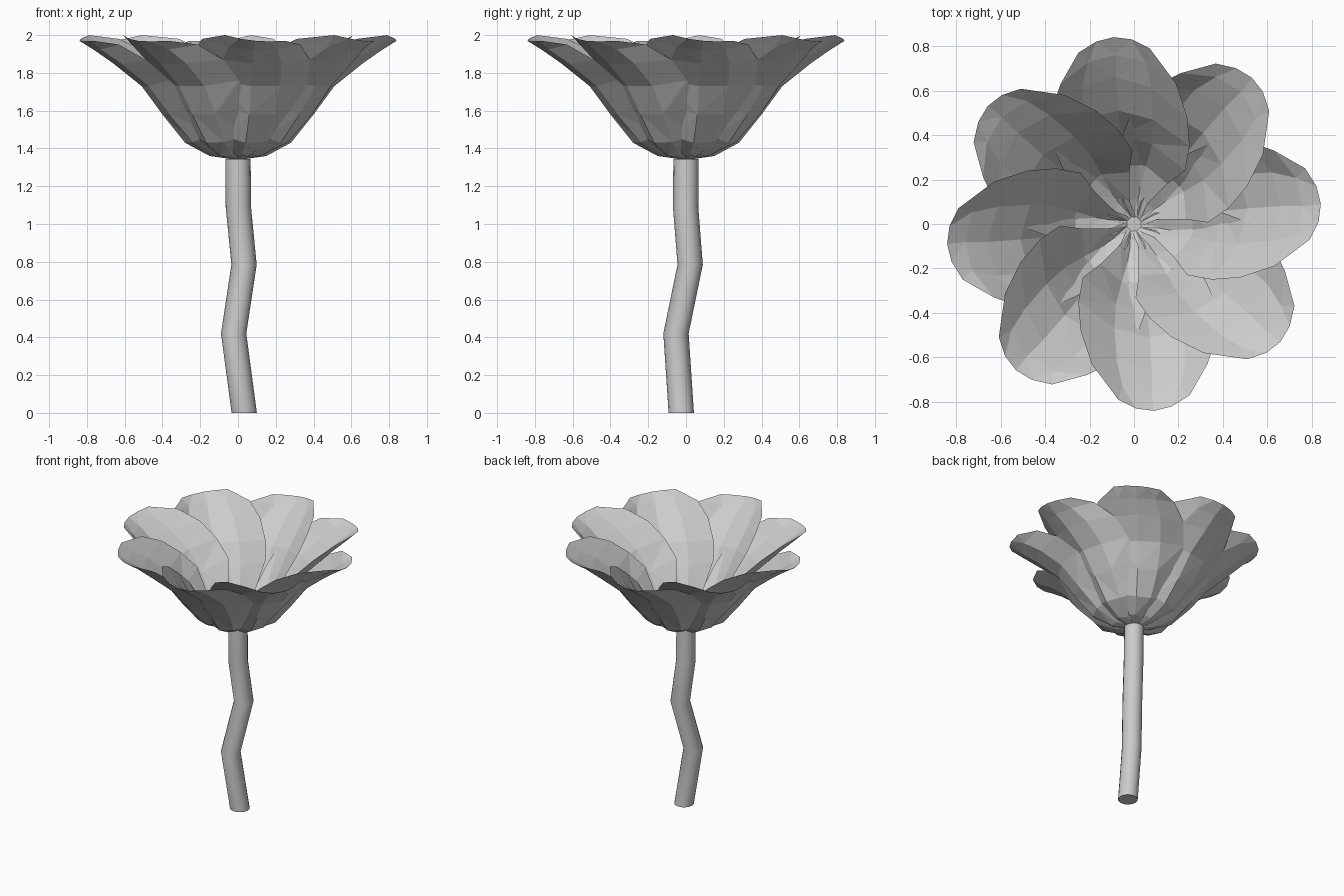
import bpy, bmesh, math
from mathutils import Vector, Matrix

if "Cube" in bpy.data.objects:
    bpy.data.objects.remove(bpy.data.objects["Cube"])

grey = bpy.data.materials.new("soft_grey")
grey.diffuse_color = (0.6, 0.6, 0.6, 1)
grey.use_nodes = True
grey.node_tree.nodes["Principled BSDF"].inputs["Base Color"].default_value = grey.diffuse_color


def make_object(name, bm):
    mesh = bpy.data.meshes.new(name)
    bm.to_mesh(mesh)
    bm.free()
    mesh.materials.append(grey)
    obj = bpy.data.objects.new(name, mesh)
    bpy.context.collection.objects.link(obj)
    return obj


# Stem: bent tube lofted through level rings (centre x, y, z)
STEM = [(0.033, -0.025, 0), (-0.023, -0.053, 0.42), (0.032, 0.022, 0.785),
        (0.002, -0.002, 1.09), (0, 0, 1.345)]
SIDES, RADIUS = 16, 0.067
bm = bmesh.new()
rings = []
for x, y, z in STEM:
    rings.append([bm.verts.new((x + RADIUS * math.cos(i * math.tau / SIDES),
                                y + RADIUS * math.sin(i * math.tau / SIDES), z))
                  for i in range(SIDES)])
for a, b in zip(rings, rings[1:]):
    for i in range(SIDES):
        j = (i + 1) % SIDES
        bm.faces.new((a[i], a[j], b[j], b[i])).smooth = True
bm.faces.new(rings[0][::-1])
bm.faces.new(rings[-1])
stem = make_object("stem", bm)
bpy.context.view_layer.objects.active = stem
stem.select_set(True)
bpy.ops.object.shade_smooth_by_angle(angle=math.radians(40))

# Petal: cupped sheet, each row is (raised edge, middle, tucked edge)
PETAL = [
    ((-0.03, -0.015, 1.345), (0.0, -0.03, 1.343), (0.03, -0.015, 1.345)),
    ((-0.06, -0.09, 1.40), (0.02, -0.15, 1.36), (0.10, -0.03, 1.38)),
    ((-0.15, -0.18, 1.52), (0.04, -0.28, 1.43), (0.23, -0.14, 1.47)),
    ((-0.23, -0.24, 1.70), (0.06, -0.40, 1.58), (0.32, -0.25, 1.63)),
    ((-0.25, -0.35, 1.81), (0.07, -0.51, 1.73), (0.37, -0.36, 1.76)),
    ((-0.24, -0.48, 1.91), (0.08, -0.66, 1.85), (0.38, -0.49, 1.87)),
    ((-0.19, -0.63, 1.98), (0.08, -0.76, 1.92), (0.33, -0.63, 1.95)),
    ((-0.07, -0.79, 2.00), (0.09, -0.84, 1.97), (0.25, -0.77, 1.97)),
]


def across(row, t):
    """Curve through the three points of a row."""
    l, m, r = map(Vector, row)
    return l * (1 - t) * (1 - 2 * t) + m * 4 * t * (1 - t) + r * t * (2 * t - 1)


# Eight overlapping petals around the stem top
for k in range(8):
    turn = Matrix.Rotation(k * math.tau / 8, 3, 'Z')
    bm = bmesh.new()
    grid = [[bm.verts.new(turn @ across(row, c / 4)) for c in range(5)] for row in PETAL]
    for a, b in zip(grid, grid[1:]):
        for c in range(4):
            bm.faces.new((a[c], b[c], b[c + 1], a[c + 1]))
    bmesh.ops.triangulate(bm, faces=bm.faces[:])
    make_object(f"petal_{k + 1}", bm)
